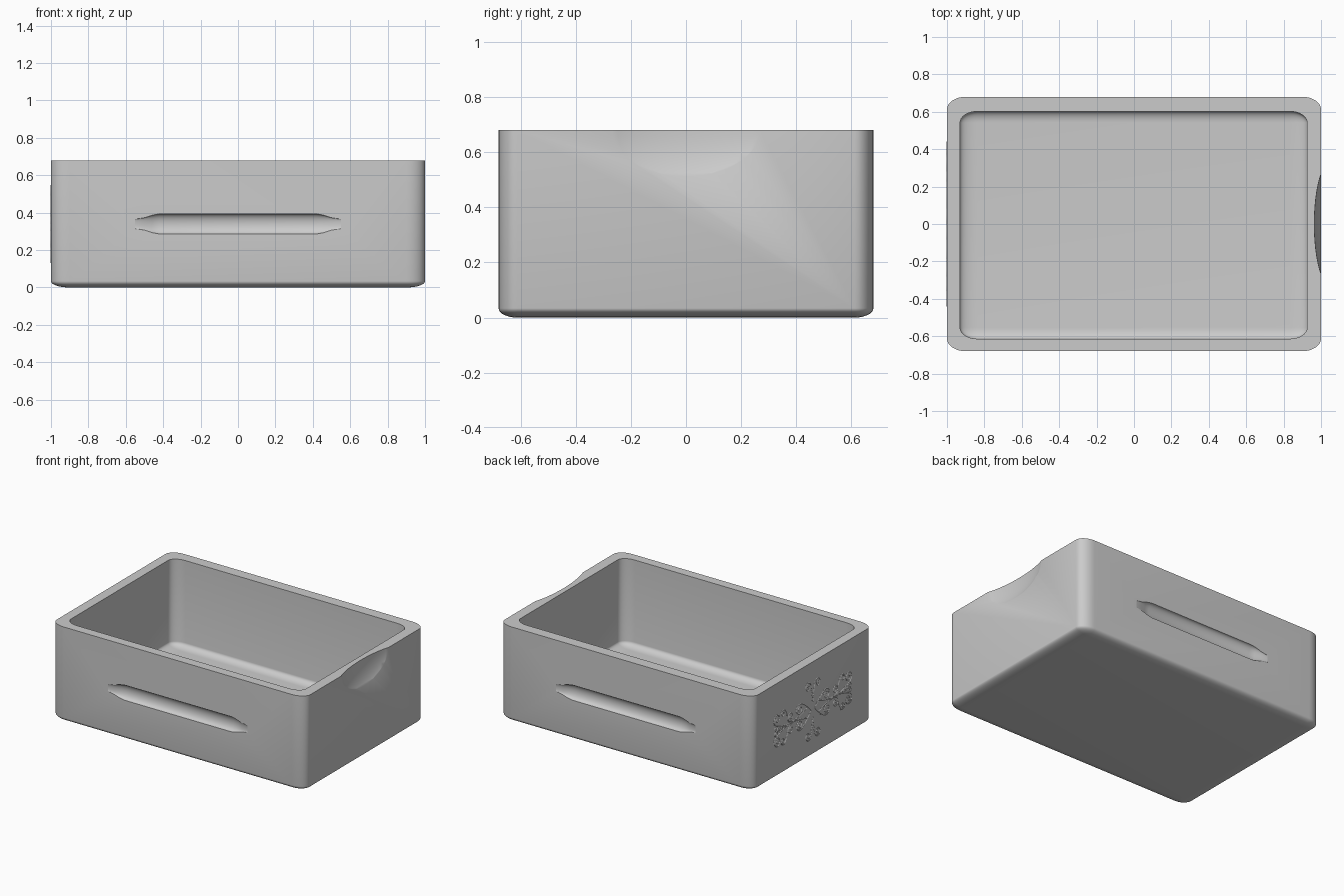
import bpy, bmesh
from math import pi, sin, cos, atan2, radians
from mathutils import Vector, Matrix

if "Cube" in bpy.data.objects:
    bpy.data.objects.remove(bpy.data.objects["Cube"])

grey = bpy.data.materials.new("Plain grey")
grey.use_nodes = True
grey.diffuse_color = (0.6, 0.6, 0.6, 1)
grey.node_tree.nodes["Principled BSDF"].inputs["Base Color"].default_value = (0.6, 0.6, 0.6, 1)


def add(name, bm):
    """Turn a bmesh into an object with the grey material."""
    bmesh.ops.recalc_face_normals(bm, faces=bm.faces[:])
    mesh = bpy.data.meshes.new(name)
    bm.to_mesh(mesh)
    bm.free()
    mesh.materials.append(grey)
    obj = bpy.data.objects.new(name, mesh)
    bpy.context.collection.objects.link(obj)
    return obj


def tub(name, half, centre):
    """Block with rounded uprights and base, flat on top."""
    bm = bmesh.new()
    bmesh.ops.create_cube(bm, size=2)
    edges = [e for e in bm.edges if not all(v.co.z > 0 for v in e.verts)]
    bmesh.ops.bevel(bm, geom=edges, offset=0.1, segments=8, profile=0.5, affect='EDGES')
    bmesh.ops.transform(bm, verts=bm.verts[:],
                        matrix=Matrix.Translation(centre) @ Matrix.Diagonal((*half, 1)))
    return add(name, bm)


def groove(name, side):
    """Long trough cutter whose depth fades out at both ends."""
    bm = bmesh.new()
    stations = [(0.55, 0.04), (0.5, 0.3), (0.46, 0.75), (0.42, 1)]
    stations = [(-x, s) for x, s in stations] + [(x, s) for x, s in reversed(stations)]
    n = 32
    rings = []
    for x, s in stations:
        tall = 0.054 * (0.45 + 0.55 * s)
        rings.append([bm.verts.new((x, side * (0.68 - 0.034 * s * cos(2 * pi * i / n)),
                                    0.34 + tall * sin(2 * pi * i / n))) for i in range(n)])
    for a, b in zip(rings, rings[1:]):
        for i in range(n):
            j = (i + 1) % n
            bm.faces.new((a[i], a[j], b[j], b[i]))
    bm.faces.new(rings[0])
    bm.faces.new(rings[-1])
    return add(name, bm)


# Box body and its cutters
body = tub("box_body", (1, 0.68, 0.34), (0, 0, 0.34))
cutters = [tub("cavity_cutter", (0.928, 0.608, 0.34), (-0.002, -0.006, 0.4)),
           groove("front_grip_cutter", -1), groove("back_grip_cutter", 1)]

# Finger scoop under the rim on the left side
bm = bmesh.new()
bmesh.ops.create_uvsphere(bm, u_segments=48, v_segments=32, radius=1)
bmesh.ops.transform(bm, verts=bm.verts[:], matrix=Matrix.Translation((1.064, 0, 0.681))
                    @ Matrix.Diagonal((0.1, 0.35, 0.22, 1)))
cutters.append(add("scoop_cutter", bm))

bpy.context.view_layer.objects.active = body
body.select_set(True)
for cutter in cutters:
    mod = body.modifiers.new(cutter.name, 'BOOLEAN')
    mod.operation = 'DIFFERENCE'
    mod.solver = 'EXACT'
    mod.object = cutter
    bpy.ops.object.modifier_apply(modifier=mod.name)
    bpy.data.objects.remove(cutter)
bpy.ops.object.shade_smooth_by_angle(angle=radians(30))


def scroll(start, bend, centre, r, turns):
    """Stem that runs from start through bend into a spiral around centre."""
    start, bend, centre = Vector(start), Vector(bend), Vector(centre)
    d = bend - centre
    spin = 1 if turns > 0 else -1
    a0 = atan2(d.y, d.x) + spin * pi / 3
    join = centre + r * Vector((cos(a0), sin(a0)))
    pts = [start.lerp(bend, t / 10).lerp(bend.lerp(join, t / 10), t / 10) for t in range(10)]
    steps = 26
    for i in range(steps + 1):
        t = i / steps
        a = a0 + turns * 2 * pi * t
        pts.append(centre + r * (1 - 0.75 * t) * Vector((cos(a), sin(a))))
    return pts


# Scrollwork on the right side: one quarter, mirrored both ways
quarter = [
    scroll((0, 0.05), (0.01, 0.13), (0.055, 0.175), 0.034, -1.3),
    scroll((0.02, 0.0), (0.14, 0.13), (0.15, 0.055), 0.036, -1.3),
    scroll((0.06, 0.04), (0.2, -0.01), (0.25, 0.045), 0.034, 1.3),
    scroll((0.18, 0.0), (0.3, -0.01), (0.4, 0.08), 0.042, 1.4),
    scroll((0.27, 0.01), (0.29, 0.09), (0.335, 0.1), 0.026, -1.2),
    scroll((0.3, 0.0), (0.36, -0.01), (0.41, 0.02), 0.022, 1.2),
]
curve = bpy.data.curves.new("side_scrollwork", 'CURVE')
curve.dimensions = '3D'
curve.bevel_depth = 0.005
curve.bevel_resolution = 1
curve.use_fill_caps = True
for sy in (1, -1):
    for sz in (1, -1):
        for pts in quarter:
            line = curve.splines.new('POLY')
            line.points.add(len(pts) - 1)
            for p, q in zip(line.points, pts):
                p.co = (-0.998, sy * q.x, 0.34 + sz * q.y, 1)
curve.materials.append(grey)
scrollwork = bpy.data.objects.new("side_scrollwork", curve)
bpy.context.collection.objects.link(scrollwork)
bpy.ops.object.select_all(action='DESELECT')
scrollwork.select_set(True)
bpy.context.view_layer.objects.active = scrollwork
bpy.ops.object.convert(target='MESH')
bpy.ops.object.shade_smooth_by_angle(angle=radians(50))
